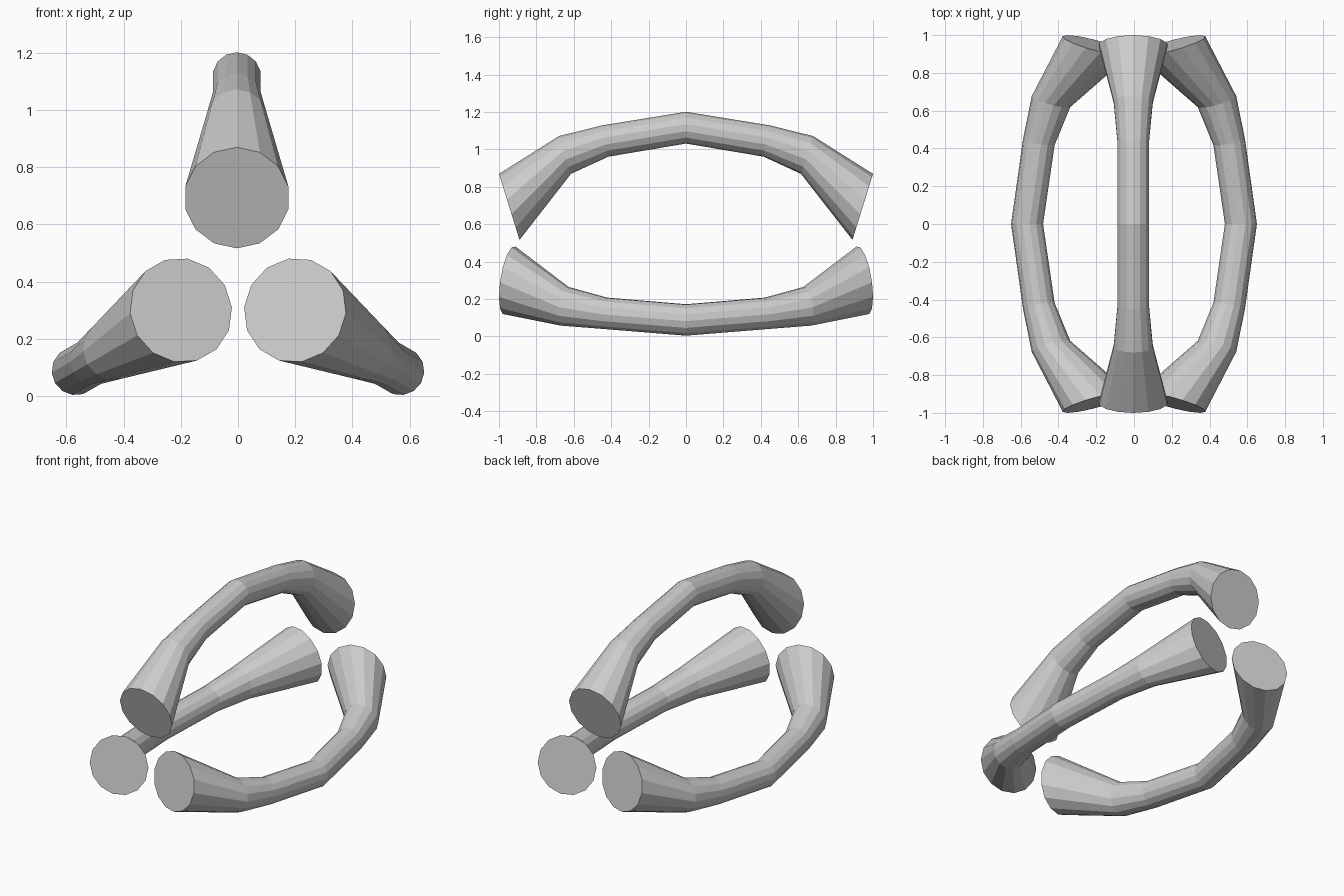
import bpy, bmesh, math

if "Cube" in bpy.data.objects:
    bpy.data.objects.remove(bpy.data.objects["Cube"])

SIDES = 14
# half of the bar: outer and inner edge as (y, height relative to bar middle)
HALF = [((0.45, 0.012), (0.415, -0.155)),
        ((0.68, -0.045), (0.615, -0.247)),
        ((1.0, -0.247), (0.89, -0.60))]
MID = [((0.0, 0.085), (0.0, -0.085))]
MIRRORED = [((-o[0], o[1]), (-i[0], i[1])) for o, i in reversed(HALF)]
STATIONS = MIRRORED + MID + HALF


def curved_bar(name, x0, z0, angle):
    """Arched flared bar whose middle is at (x0, z0), bulging towards angle."""
    dx, dz = math.sin(angle), math.cos(angle)   # outward direction
    sx, sz = dz, -dx                            # sideways direction
    bm = bmesh.new()
    rings = []
    for (yo, ho), (yi, hi) in STATIONS:
        cy, ch = (yo + yi) / 2, (ho + hi) / 2
        ey, eh = (yo - yi) / 2, (ho - hi) / 2
        r = math.hypot(ey, eh)
        ring = []
        for k in range(SIDES):
            a = 2 * math.pi * k / SIDES
            h = ch + eh * math.cos(a)
            y = cy + ey * math.cos(a)
            s = r * math.sin(a)
            ring.append(bm.verts.new((x0 + dx * h + sx * s, y, z0 + dz * h + sz * s)))
        rings.append(ring)
    for a, b in zip(rings, rings[1:]):
        for k in range(SIDES):
            n = (k + 1) % SIDES
            bm.faces.new((a[k], a[n], b[n], b[k]))
    # flat end caps
    bm.faces.new(rings[0])
    bm.faces.new(rings[-1])
    bmesh.ops.recalc_face_normals(bm, faces=bm.faces[:])
    mesh = bpy.data.meshes.new(name)
    bm.to_mesh(mesh)
    bm.free()
    bpy.context.collection.objects.link(bpy.data.objects.new(name, mesh))


# three bars spaced a third of a turn apart
curved_bar("top_bar", -0.004, 1.116, 0)
curved_bar("right_bar", 0.566, 0.088, math.radians(120))
curved_bar("left_bar", -0.566, 0.088, math.radians(-120))
